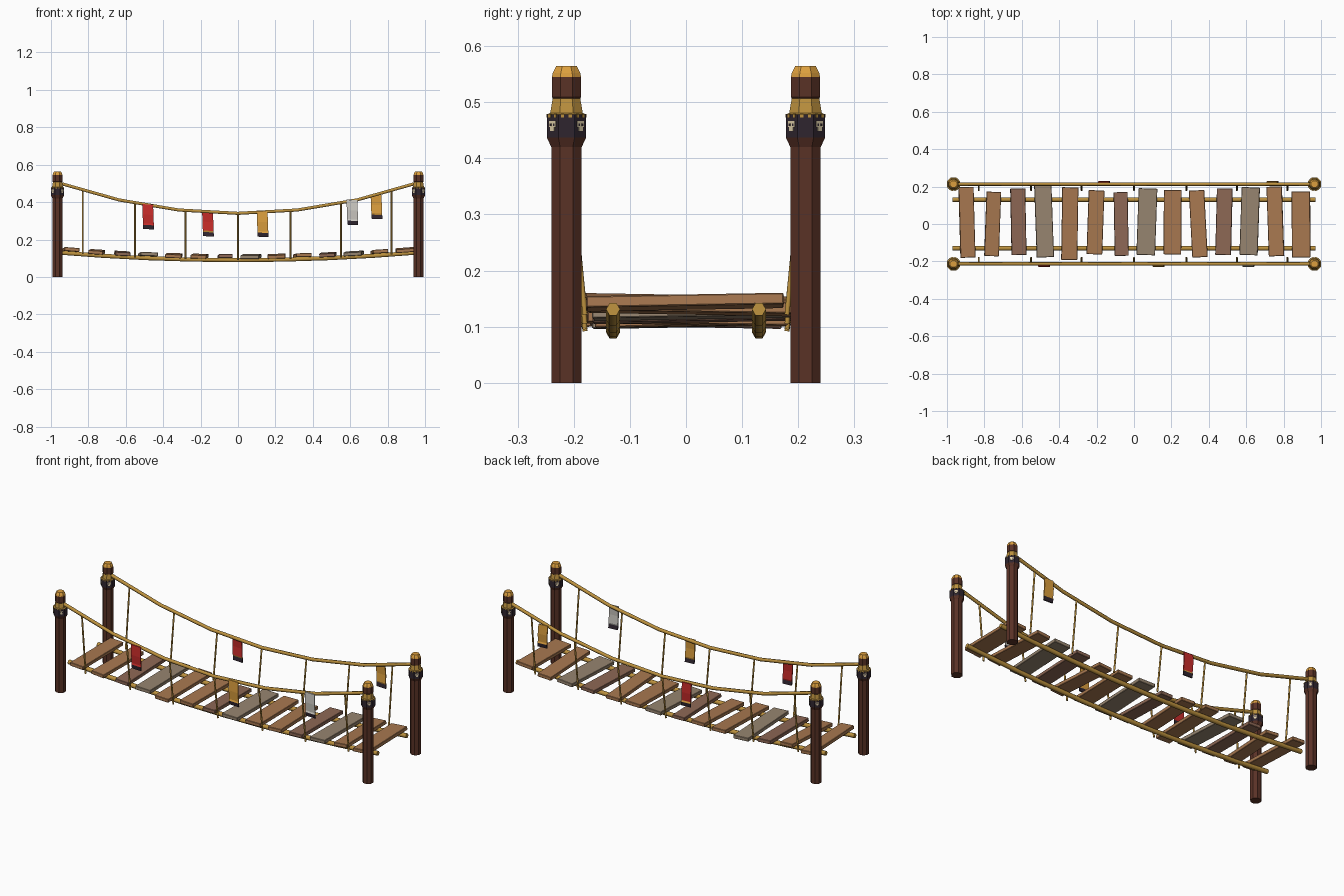
import bpy, bmesh, math
from mathutils import Matrix

if "Cube" in bpy.data.objects:
    bpy.data.objects.remove(bpy.data.objects["Cube"])


def material(name, r, g, b):
    lin = [((c / 255 + 0.055) / 1.055) ** 2.4 for c in (r, g, b)] + [1]
    m = bpy.data.materials.new(name)
    m.use_nodes = True
    m.diffuse_color = lin
    m.node_tree.nodes["Principled BSDF"].inputs["Base Color"].default_value = lin
    return m


POST = material("dark post wood", 90, 50, 38)
ROPE = material("rope gold", 188, 145, 62)
GOLD = material("ochre", 220, 159, 62)
TAN = material("tan plank", 168, 120, 80)
UMBER = material("umber plank", 142, 104, 85)
GREY = material("grey plank", 151, 133, 112)
RED = material("red cloth", 200, 44, 42)
PALE = material("pale cloth", 204, 201, 194)
NAVY = material("dark band", 47, 37, 47)
CREAM = material("cream", 226, 210, 172)

POST_X, POST_Y = 0.965, 0.213


def rail_z(x):
    return 0.34 + 0.16 * (x / 0.95) ** 2


def deck_z(x):
    return 0.09 + 0.041 * (x / 0.97) ** 2


def finish(name, bm, mats):
    bmesh.ops.recalc_face_normals(bm, faces=bm.faces)
    mesh = bpy.data.meshes.new(name)
    bm.to_mesh(mesh)
    bm.free()
    for m in mats:
        mesh.materials.append(m)
    ob = bpy.data.objects.new(name, mesh)
    bpy.context.collection.objects.link(ob)
    return ob


def add_box(bm, size, matrix, mat=0):
    made = bmesh.ops.create_cube(bm, size=1, matrix=matrix @ Matrix.Diagonal((*size, 1)))
    for f in {f for v in made["verts"] for f in v.link_faces}:
        f.material_index = mat


def rope(name, points, radius):
    curve = bpy.data.curves.new(name, "CURVE")
    curve.dimensions = "3D"
    curve.bevel_depth = radius
    curve.bevel_resolution = 1
    curve.use_fill_caps = True
    line = curve.splines.new("POLY")
    line.points.add(len(points) - 1)
    for p, co in zip(line.points, points):
        p.co = (*co, 1)
    curve.materials.append(ROPE)
    ob = bpy.data.objects.new(name, curve)
    bpy.context.collection.objects.link(ob)


# Octagonal post: height, apothem, material of the band above
PROFILE = [(0, .027, 0), (.42, .027, 0), (.437, .035, 1), (.478, .035, 2),
           (.481, .029, 2), (.507, .0245, 0), (.509, .026, 0),
           (.545, .026, 3), (.552, .0245, 3), (.565, .018, 3)]


def post(name, x, y):
    bm = bmesh.new()
    rings = []
    for z, apothem, _ in PROFILE:
        r = apothem / math.cos(math.pi / 8)
        angles = [math.pi / 8 + k * math.pi / 4 for k in range(8)]
        rings.append([bm.verts.new((r * math.cos(a), r * math.sin(a), z)) for a in angles])
    for (lo, hi), row in zip(zip(rings, rings[1:]), PROFILE):
        for k in range(8):
            n = (k + 1) % 8
            bm.faces.new((lo[k], lo[n], hi[n], hi[k])).material_index = row[2]
    bm.faces.new(rings[0][::-1])
    bm.faces.new(rings[-1]).material_index = 3
    # Gold teeth along the band top, cream marks on the diagonal faces
    for k in range(8):
        turn = Matrix.Rotation(k * math.pi / 4, 4, "Z")
        for side in (-1, 1):
            tooth = turn @ Matrix.Translation((.035, side * .007, .476))
            add_box(bm, (.002, .006, .006), tooth, 2)
        if k % 2:
            add_box(bm, (.002, .017, .011), turn @ Matrix.Translation((.035, 0, .461)), 4)
            for side in (-1, 1):
                eye = turn @ Matrix.Translation((.0355, side * .004, .460))
                add_box(bm, (.002, .004, .004), eye, 1)
            add_box(bm, (.002, .010, .007), turn @ Matrix.Translation((.035, 0, .452)), 4)
    ob = finish(name, bm, [POST, NAVY, ROPE, GOLD, CREAM])
    ob.location = (x, y, 0)


HANGERS = [-.83, -.55, -.28, 0, .28, .55, .82]
for side, s in (("front", -1), ("back", 1)):
    for hand, h in (("right", -1), ("left", 1)):
        post(f"{side}_{hand}_post", h * POST_X, s * POST_Y)
    # Sagging hand rail, deck rope and the hangers between them
    xs = [.955 * (i / 3 - 1) for i in range(7)]
    rope(f"{side}_hand_rail", [(x, s * POST_Y, rail_z(x)) for x in xs], .0095)
    xs = [.97 * (i / 4 - 1) for i in range(9)]
    rope(f"{side}_deck_rope", [(x, s * .13, deck_z(x)) for x in xs], .0125)
    for i, x in enumerate(HANGERS):
        rope(f"{side}_hanger_{i + 1}",
             [(x, s * POST_Y, rail_z(x)), (x, s * .18, deck_z(x) + .002)], .005)

# Planks: width, back end y, front end y, yaw in degrees
PLANKS = [(.08, .198, -.18, 1.5), (.078, .172, -.172, -2), (.08, .19, -.166, 1.2),
          (.092, .206, -.178, 2), (.086, .196, -.192, -.8), (.084, .18, -.162, -2),
          (.075, .17, -.17, 1), (.1, .19, -.166, -2), (.095, .182, -.162, -.5),
          (.082, .18, -.178, 3), (.084, .19, -.166, -1.5), (.097, .196, -.166, -2),
          (.082, .2, -.172, 2), (.099, .174, -.178, .4)]
WOODS = [TAN, TAN, UMBER, GREY]
for i, (width, back, front, yaw) in enumerate(PLANKS):
    x = -.893 + i * .1374
    slope = math.atan(2 * .041 * x / .97 ** 2)
    bm = bmesh.new()
    spin = Matrix.Rotation(math.radians(yaw), 4, "Z") @ Matrix.Rotation(-slope, 4, "Y")
    roll = Matrix.Rotation(math.radians(1 - 2 * (i % 3 == 0)), 4, "X")
    add_box(bm, (width, back - front, .02), spin @ roll)
    bmesh.ops.bevel(bm, geom=bm.edges[:], offset=.002, segments=1, affect="EDGES")
    ob = finish(f"plank_{i + 1}", bm, [WOODS[i % 4]])
    ob.location = (x, (back + front) / 2, deck_z(x) + .019)


# Hanging cloths with a dark hem, slightly slanted and rippled
def cloth(name, x, s, top, bottom, mat, trim):
    bm = bmesh.new()
    hem = bottom + .022
    levels = [top, (top + hem) / 2, hem + .008, hem, bottom]
    bands = [0, 0, 2 if trim else 0, 1]
    corners = ((-.029, -.003), (.029, -.003), (.029, .003), (-.029, .003))
    rows = []
    for k, z in enumerate(levels):
        cx = x + .005 * (top - z) / (top - bottom)
        y = s * (.224 + .003 * (k % 2))
        rows.append([bm.verts.new((cx + dx, y + dy, z - dx * .04)) for dx, dy in corners])
    for a, b, m in zip(rows, rows[1:], bands):
        for k in range(4):
            n = (k + 1) % 4
            bm.faces.new((a[k], a[n], b[n], b[k])).material_index = m
    bm.faces.new(rows[0])
    bm.faces.new(rows[-1]).material_index = 1
    finish(name, bm, [mat, NAVY, GOLD])


cloth("front_red_cloth", -.483, -1, .388, .255, RED, False)
cloth("front_ochre_cloth", .129, -1, .352, .214, GOLD, False)
cloth("front_pale_cloth", .609, -1, .412, .278, PALE, False)
cloth("back_red_cloth", -.163, 1, .35, .217, RED, True)
cloth("back_ochre_cloth", .738, 1, .438, .31, GOLD, False)
